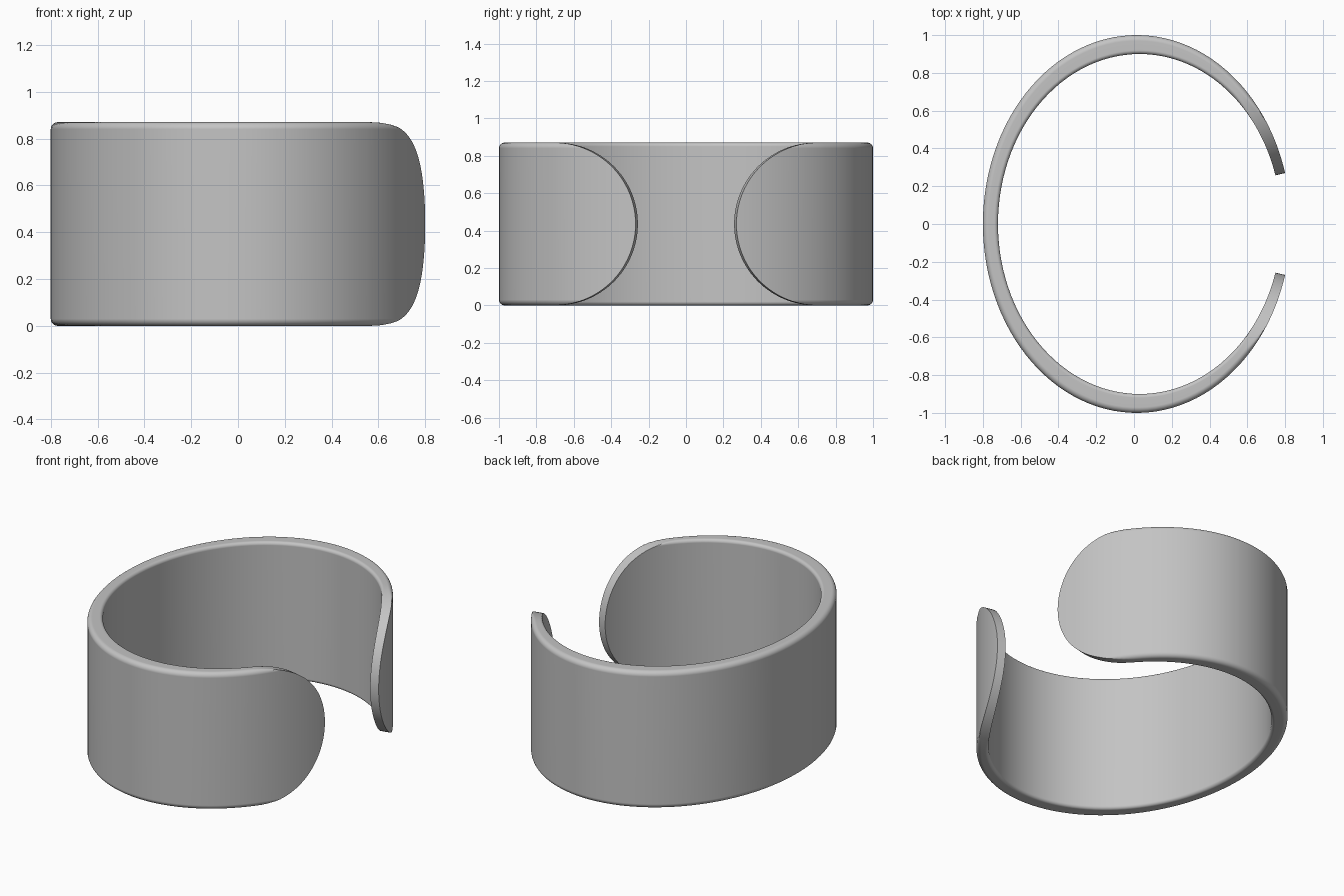
import bpy, bmesh, math
from math import sin, cos, pi, sqrt
from mathutils import Vector

cube = bpy.data.objects.get("Cube")
if cube:
    bpy.data.objects.remove(cube, do_unlink=True)

HEIGHT = 0.87
HALF = HEIGHT / 2
END_R = HALF            # radius of the rounded cuff ends
OUT_FILLET, IN_FILLET = 0.03, 0.02
T_OUT, T_IN = 0.273, 0.29   # ellipse angle of the tips, outside and inside
STEPS = 6

# Brushed metal colour
metal = bpy.data.materials.new("grey_metal")
metal.use_nodes = True
colour = (0.55, 0.55, 0.55, 1)
metal.diffuse_color = colour
metal.node_tree.nodes["Principled BSDF"].inputs["Base Color"].default_value = colour


def outer(t):
    return Vector((0.015 + 0.815 * cos(t), sin(t), 0))


def inner(t):
    return Vector((0.03 + 0.75 * cos(t), 0.9 * sin(t), 0))


def at(f, tip):
    """Angle at fraction f of the way round, from one tip to the other."""
    return tip + f * (2 * pi - 2 * tip)


# Upper half of the wall section: (side, depth from that side, height)
upper = []
for i in range(STEPS + 1):
    a = i / STEPS * pi / 2
    upper.append((0, OUT_FILLET * (1 - cos(a)), HALF - OUT_FILLET * (1 - sin(a))))
for i in range(STEPS + 1):
    a = (1 - i / STEPS) * pi / 2
    upper.append((1, IN_FILLET * (1 - cos(a)), HALF - IN_FILLET * (1 - sin(a))))
section = upper + [(s, d, -z) for s, d, z in reversed(upper)]

# Stations round the cuff, packed closely towards the tips
END_F, END_N, MID_N = 0.1, 28, 84
ends = [END_F * (1 - cos(i / END_N * pi / 2)) for i in range(END_N)]
middle = [END_F + (1 - 2 * END_F) * i / MID_N for i in range(MID_N + 1)]
stations = ends + middle + [1 - f for f in reversed(ends)]

# Sweep the section, trimming its height to the rounded ends
bm = bmesh.new()
rings = []
for f in stations:
    po, pi_ = outer(at(f, T_OUT)), inner(at(f, T_IN))
    across = (pi_ - po).normalized()
    thick = (pi_ - po).length
    ring = []
    for side, depth, z in section:
        d = thick - depth if side else depth
        p = po + across * d
        u = d / thick
        tip_y = sin(T_OUT) * (1 - u) + 0.9 * sin(T_IN) * u
        e = max(0, abs(p.y) - tip_y)
        if f in (stations[0], stations[-1]):
            e = 0
        limit = HALF
        if p.x > 0 and e < END_R:
            limit = sqrt(END_R ** 2 - (END_R - e) ** 2)
        p.z = HALF + max(-limit, min(limit, z))
        ring.append(bm.verts.new(p))
    rings.append(ring)

n = len(section)
for a, b in zip(rings, rings[1:]):
    for j in range(n):
        k = (j + 1) % n
        bm.faces.new((a[j], a[k], b[k], b[j]))
bmesh.ops.remove_doubles(bm, verts=bm.verts, dist=0.00005)
bmesh.ops.recalc_face_normals(bm, faces=bm.faces)

mesh = bpy.data.meshes.new("cuff_bracelet")
bm.to_mesh(mesh)
bm.free()
mesh.materials.append(metal)
cuff = bpy.data.objects.new("cuff_bracelet", mesh)
bpy.context.collection.objects.link(cuff)

# Smooth shading with crisp rims on the ends
bpy.ops.object.select_all(action="DESELECT")
cuff.select_set(True)
bpy.context.view_layer.objects.active = cuff
bpy.ops.object.shade_smooth_by_angle(angle=math.radians(35))
weighted = cuff.modifiers.new("even_shading", "WEIGHTED_NORMAL")
weighted.keep_sharp = True
